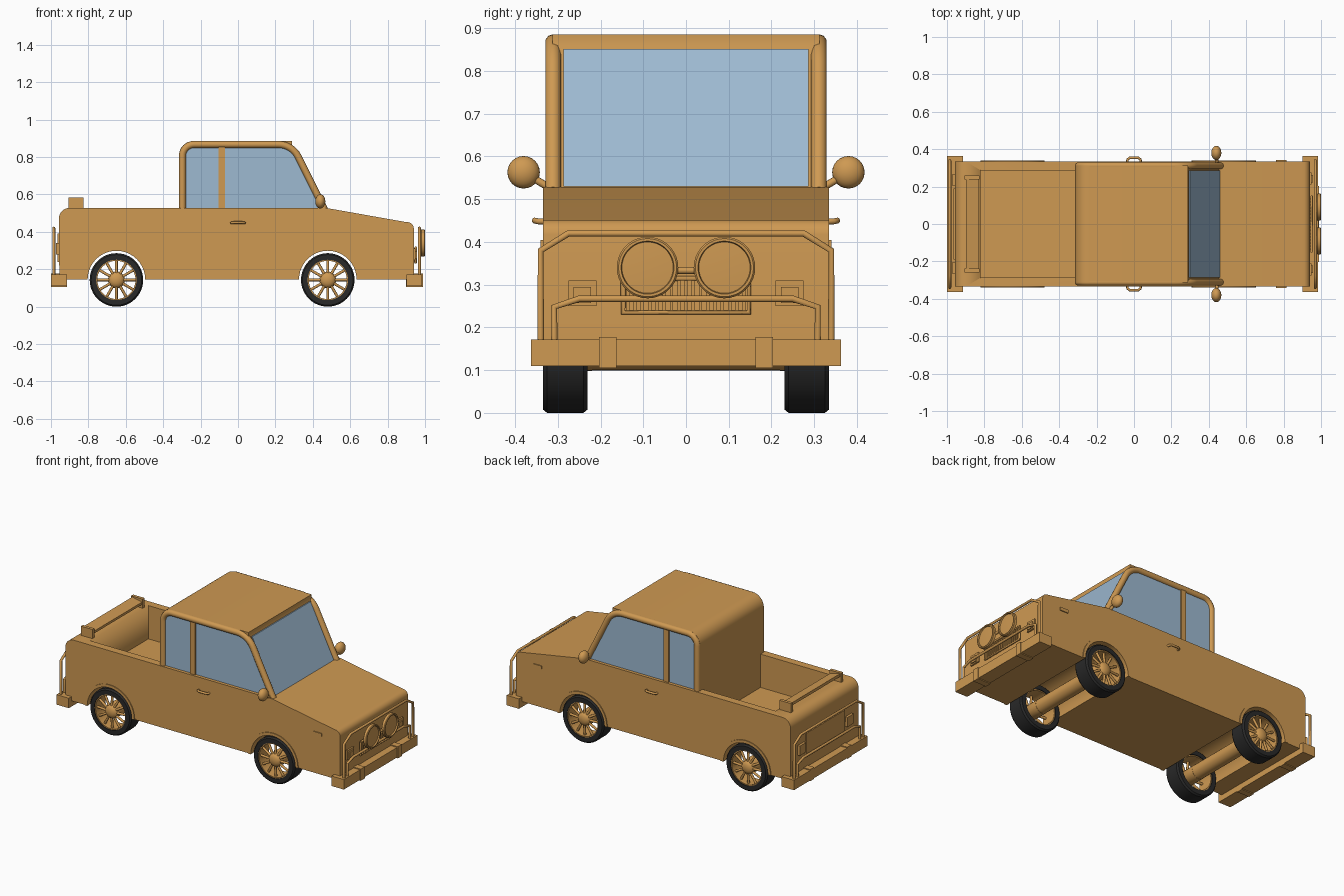
import bpy, bmesh, math
from mathutils import Vector

if "Cube" in bpy.data.objects:
    bpy.data.objects.remove(bpy.data.objects["Cube"])


def material(name, rgb):
    m = bpy.data.materials.new(name)
    m.diffuse_color = (*rgb, 1)
    m.use_nodes = True
    m.node_tree.nodes["Principled BSDF"].inputs["Base Color"].default_value = m.diffuse_color
    return m


PAINT = material("orange paint", (0.62, 0.32, 0.085))
GLASS = material("blue glass", (0.34, 0.49, 0.64))
RUBBER = material("black rubber", (0.022, 0.022, 0.022))


def finish(name, bm, mat, smooth=True):
    bmesh.ops.recalc_face_normals(bm, faces=bm.faces[:])
    me = bpy.data.meshes.new(name)
    bm.to_mesh(me)
    bm.free()
    me.materials.append(mat)
    ob = bpy.data.objects.new(name, me)
    bpy.context.collection.objects.link(ob)
    if smooth:
        bpy.context.view_layer.objects.active = ob
        bpy.ops.object.select_all(action='DESELECT')
        ob.select_set(True)
        bpy.ops.object.shade_smooth_by_angle(angle=math.radians(35))
    return ob


def extrude(name, pts, y0, y1, mat=PAINT):
    """Side profile (x, z) extruded along y."""
    bm = bmesh.new()
    f = bm.faces.new([bm.verts.new((x, y0, z)) for x, z in pts])
    r = bmesh.ops.extrude_face_region(bm, geom=[f])
    for v in r['geom']:
        if isinstance(v, bmesh.types.BMVert):
            v.co.y = y1
    return finish(name, bm, mat)


def box(name, x, y, z, mat=PAINT):
    return extrude(name, [(x[0], z[0]), (x[1], z[0]), (x[1], z[1]), (x[0], z[1])], y[0], y[1], mat)


def sided(s, a, b):
    return (min(s * a, s * b), max(s * a, s * b))


def arc(cx, cz, r, a0, a1, n=8):
    return [(cx + r * math.cos(math.radians(a0 + (a1 - a0) * i / n)),
             cz + r * math.sin(math.radians(a0 + (a1 - a0) * i / n))) for i in range(n + 1)]


def tube(name, pts, r, mat=PAINT):
    cu = bpy.data.curves.new(name, 'CURVE')
    cu.dimensions = '3D'
    cu.bevel_depth = r
    cu.bevel_resolution = 3
    cu.use_fill_caps = True
    sp = cu.splines.new('POLY')
    sp.points.add(len(pts) - 1)
    for p, co in zip(sp.points, pts):
        p.co = (*co, 1)
    cu.materials.append(mat)
    ob = bpy.data.objects.new(name, cu)
    bpy.context.collection.objects.link(ob)
    bpy.ops.object.select_all(action='DESELECT')
    bpy.context.view_layer.objects.active = ob
    ob.select_set(True)
    bpy.ops.object.convert(target='MESH')
    bpy.ops.object.shade_smooth_by_angle(angle=math.radians(50))


def lathe(name, prof, origin, axis='Y', mat=PAINT, n=40):
    """Closed (radius, offset) profile revolved about an axis."""
    bm = bmesh.new()
    rings = []
    for i in range(n):
        c, s = math.cos(2 * math.pi * i / n), math.sin(2 * math.pi * i / n)
        rings.append([bm.verts.new(Vector(origin) + Vector((r * c, o, r * s) if axis == 'Y' else (o, r * c, r * s)))
                      for r, o in prof])
    k = len(prof)
    for i in range(n):
        a, b = rings[i], rings[(i + 1) % n]
        for j in range(k):
            bm.faces.new((a[j], a[(j + 1) % k], b[(j + 1) % k], b[j]))
    bmesh.ops.remove_doubles(bm, verts=bm.verts[:], dist=1e-5)
    return finish(name, bm, mat)


AXLES = (-0.65, 0.48)
WZ = 0.143

# body with wheel tunnels in the profile and the load bed cut out
profile = [(-0.955, 0.145)] + arc(-0.90, 0.47, 0.058, 180, 90)
profile += [(0.47, 0.528), (0.90, 0.452)] + arc(0.905, 0.417, 0.035, 80, 0, 5) + [(0.94, 0.145)]
for ax in reversed(AXLES):
    profile += arc(ax, 0.145, 0.155, 0, 180, 20)
body = extrude("body", profile, -0.335, 0.335)
cutter = box("bed_cutter", (-0.82, -0.314), (-0.287, 0.287), (0.32, 0.7))
cutter.hide_render = True
cutter.hide_viewport = True
mod = body.modifiers.new("bed", 'BOOLEAN')
mod.operation = 'DIFFERENCE'
mod.solver = 'EXACT'
mod.object = cutter

# cab shell
extrude("cab", [(-0.315, 0.5)] + arc(-0.24, 0.81, 0.075, 180, 90)
        + [(0.29, 0.885), (0.29, 0.86), (0.455, 0.53), (0.455, 0.5)], -0.312, 0.312)
# windshield plate lying on the sloped front
extrude("windshield", [(0.453, 0.53), (0.461, 0.53), (0.300, 0.852), (0.292, 0.852)], -0.287, 0.287, GLASS)

frame = [(-0.297, 0.52)] + arc(-0.235, 0.805, 0.062, 180, 90) + arc(0.215, 0.747, 0.12, 90, 28) + [(0.462, 0.52)]
for s in (-1, 1):
    # side glass, rounded frame and door pillar
    extrude("side_window", frame, *sided(s, 0.309, 0.315), GLASS)
    tube("window_frame", [(x, s * 0.311, z) for x, z in frame], 0.019)
    box("door_pillar", (-0.105, -0.07), sided(s, 0.305, 0.323), (0.525, 0.86))

    # door handle and side marker
    tube("door_handle", [(-0.035, s * 0.33, 0.448), (-0.035, s * 0.345, 0.448), (-0.022, s * 0.354, 0.45),
                         (0.022, s * 0.354, 0.45), (0.035, s * 0.345, 0.448), (0.035, s * 0.33, 0.448)], 0.007)
    box("side_marker", (0.76, 0.815), sided(s, 0.33, 0.341), (0.385, 0.405))

    # wing mirror
    tube("mirror_stem", [(0.445, s * 0.325, 0.53), (0.44, s * 0.37, 0.557)], 0.009)
    dome = [(0, -0.027)] + [(0.038 * math.cos(a), 0.027 * math.sin(a))
                            for a in (math.radians(-75 + 15 * i) for i in range(11))] + [(0, 0.027)]
    lathe("mirror", dome, (0.44, s * 0.38, 0.563), 'X', n=24)

    # wheels
    for ax in AXLES:
        o = (ax, 0, WZ)
        lathe("tyre", [(r, s * y) for r, y in ((0.108, 0.23), (0.135, 0.23), (0.143, 0.24), (0.143, 0.325),
                                               (0.135, 0.335), (0.108, 0.335))], o, mat=RUBBER, n=48)
        lathe("rim", [(r, s * y) for r, y in ((0.109, 0.235), (0.109, 0.331), (0.102, 0.331), (0.102, 0.235))], o)
        lathe("hub", [(r, s * y) for r, y in ((0, 0.22), (0.045, 0.22), (0.045, 0.315), (0.036, 0.328),
                                              (0.02, 0.336), (0, 0.338))], o, n=24)
        for i in range(12):
            a = 2 * math.pi * i / 12
            tube("spoke", [(ax + r * math.cos(a), s * y, WZ + r * math.sin(a))
                           for r, y in ((0.03, 0.318), (0.106, 0.31))], 0.0075)
        # raised arch lip
        extrude("arch_lip", arc(ax, 0.145, 0.172, 0, 180, 20) + arc(ax, 0.145, 0.154, 180, 0, 20),
                *sided(s, 0.325, 0.34))

    # front headlamps, tail lamps, spotlights
    box("headlamp", (0.935, 0.95), sided(s, 0.21, 0.275), (0.25, 0.31))
    box("headlamp_lens", (0.94, 0.957), sided(s, 0.222, 0.263), (0.257, 0.295))
    box("tail_lamp", (-0.972, -0.95), sided(s, 0.205, 0.265), (0.28, 0.34))
    lathe("spotlight", [(0, 0.972), (0.06, 0.972), (0.072, 0.98), (0.072, 0.996), (0.068, 1.0), (0.062, 1.0),
                        (0.06, 0.992), (0, 0.995)], (0, s * 0.09, 0.34), 'X', n=36)

    # end plates of the bed spoiler
    box("spoiler_end", (-0.905, -0.825), sided(s, 0.238, 0.258), (0.525, 0.585))

# spoiler board
extrude("spoiler_board", [(-0.897, 0.562), (-0.83, 0.55), (-0.83, 0.565), (-0.897, 0.58)], -0.25, 0.25)

# axles
for ax in AXLES:
    lathe("axle", [(0, -0.26), (0.044, -0.26), (0.044, 0.26), (0, 0.26)], (ax, 0, WZ), n=24)

# bumpers and guard bars at both ends
for end, x0, x1, xb in (("front", 0.90, 0.985, 0.97), ("rear", -1.0, -0.915, -0.985)):
    box(end + "_bumper", (x0, x1), (-0.363, 0.363), (0.11, 0.172))
    for s in (-1, 1):
        ext = (x0 - 0.002, x1 + 0.005) if x0 > 0 else (x0, x1)
        box(end + "_bumper_clip", ext, sided(s, 0.163, 0.203), (0.105, 0.178))
    half = [(0.34, 0.16), (0.34, 0.38), (0.275, 0.42)]
    tube(end + "_guard_bar", [(xb, y, z) for y, z in half] + [(xb, -y, z) for y, z in half[::-1]], 0.008)
    half = [(0.308, 0.16), (0.308, 0.248), (0.25, 0.267)]
    tube(end + "_lower_bar", [(xb, y, z) for y, z in half] + [(xb, -y, z) for y, z in half[::-1]], 0.008)

# spotlight link, grille and tailgate panel
tube("spotlight_link", [(0.98, -0.03, 0.333), (0.98, 0.03, 0.333)], 0.008)
tube("grille_frame", [(0.95, -0.147, 0.315), (0.95, -0.147, 0.235), (0.95, 0.147, 0.235), (0.95, 0.147, 0.315),
                      (0.95, -0.147, 0.315)], 0.007)
for i in range(17):
    y = -0.136 + i * 0.017
    box("grille_bar", (0.935, 0.951), (y - 0.004, y + 0.004), (0.235, 0.315))
box("tailgate_panel", (-0.965, -0.95), (-0.19, 0.19), (0.24, 0.39))
